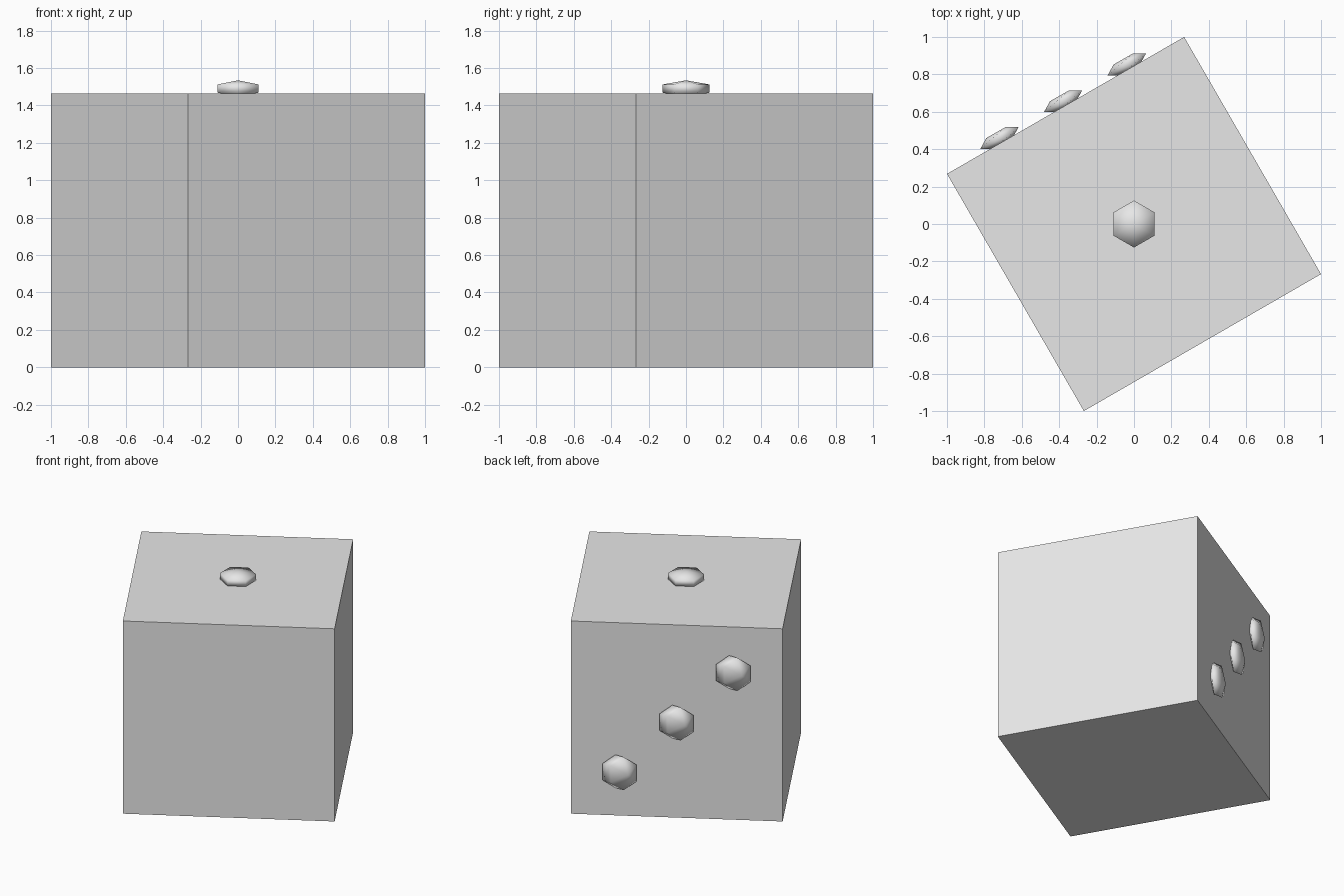
import bpy, bmesh, math
from mathutils import Matrix, Vector

if "Cube" in bpy.data.objects:
    bpy.data.objects.remove(bpy.data.objects["Cube"])

SIDE = 1.464
TURN = math.radians(30)

grey = bpy.data.materials.new("light_grey")
grey.diffuse_color = (0.8, 0.8, 0.8, 1)
grey.use_nodes = True
grey.node_tree.nodes["Principled BSDF"].inputs["Base Color"].default_value = grey.diffuse_color


def finish(name, bm, smooth):
    bmesh.ops.recalc_face_normals(bm, faces=bm.faces)
    for f in bm.faces:
        f.smooth = smooth
    mesh = bpy.data.meshes.new(name)
    bm.to_mesh(mesh)
    bm.free()
    mesh.materials.append(grey)
    obj = bpy.data.objects.new(name, mesh)
    bpy.context.collection.objects.link(obj)
    return obj


def pip(name, centre, ax, ay, az):
    """Six-sided flattened ball; ax, ay, az are its half-axes."""
    bm = bmesh.new()
    bmesh.ops.create_uvsphere(bm, u_segments=6, v_segments=3, radius=1)
    # point one corner of the hexagon along local y
    v = next(v.co for v in bm.verts if v.co.xy.length > 0.1)
    spin = Matrix.Rotation(math.pi / 2 - math.atan2(v.y, v.x), 4, 'Z')
    axes = Matrix((ax, ay, az)).transposed().to_4x4()
    bm.transform(Matrix.Translation(centre) @ axes @ spin)
    finish(name, bm, True)


# cube body, turned on the ground
bm = bmesh.new()
bmesh.ops.create_cube(bm, size=SIDE)
bm.transform(Matrix.Translation((0, 0, SIDE / 2)) @ Matrix.Rotation(TURN, 4, 'Z'))
finish("die_body", bm, False)

# single pip on the top
pip("top_pip", (0, 0, SIDE + 0.026), (0.145, 0, 0), (0, 0.145, 0), (0, 0, 0.044))

# diagonal row of three slightly skewed pips on the back
along = Vector((math.cos(TURN), math.sin(TURN), 0))
out = Vector((-math.sin(TURN), math.cos(TURN), 0))
for i in (-1, 0, 1):
    centre = along * (0.393 * i) + out * (SIDE / 2 + 0.026)
    centre.z = SIDE / 2 - 0.393 * i
    pip(f"back_pip_{i + 2}", centre, (0.09, 0.078, 0), (0, 0, -0.145), (-0.07, 0, 0))
